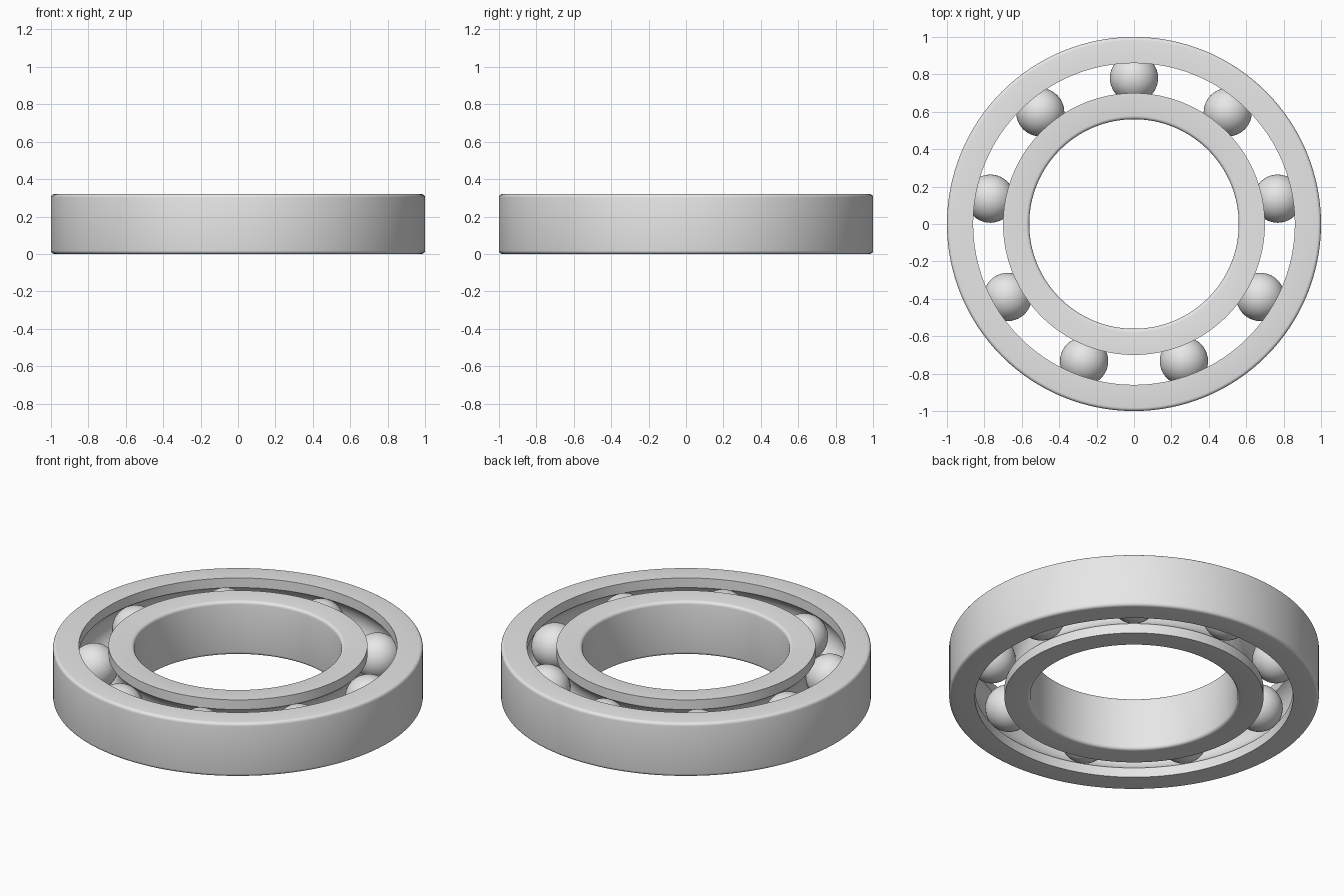
import bpy, bmesh
from math import sin, cos, pi, radians, acos
from mathutils import Vector, Matrix

old = bpy.data.objects.get("Cube")
if old:
    bpy.data.objects.remove(old, do_unlink=True)

HEIGHT = 0.32
MID = HEIGHT / 2
PITCH = 0.78        # radius of the circle of ball centres
BALL = 0.13
BALLS = 9
ROUND = 0.018       # rounding of the outside and bore edges

steel = bpy.data.materials.new("steel_grey")
steel.use_nodes = True
steel.diffuse_color = (0.8, 0.8, 0.8, 1)
steel.node_tree.nodes["Principled BSDF"].inputs["Base Color"].default_value = (0.8, 0.8, 0.8, 1)


def finish(bm, name, angle):
    bmesh.ops.recalc_face_normals(bm, faces=bm.faces)
    mesh = bpy.data.meshes.new(name)
    bm.to_mesh(mesh)
    bm.free()
    mesh.materials.append(steel)
    obj = bpy.data.objects.new(name, mesh)
    bpy.context.collection.objects.link(obj)
    bpy.ops.object.select_all(action="DESELECT")
    obj.select_set(True)
    bpy.context.view_layer.objects.active = obj
    bpy.ops.object.shade_smooth_by_angle(angle=radians(angle))
    return obj


def arc(r, z, radius, start, end, steps):
    return [(r + radius * cos(a), z + radius * sin(a))
            for a in (start + (end - start) * i / steps for i in range(steps + 1))]


def ring(name, plain, land, segments=128):
    """Lathe a race: plain is the rounded cylinder wall, land the grooved one."""
    side = 1 if land > PITCH else -1
    # Groove around the balls, top to bottom
    reach = acos(abs(land - PITCH) / BALL)
    profile = [(land, HEIGHT)]
    profile += [(PITCH + side * (r - PITCH), z)
                for r, z in arc(PITCH, MID, BALL, reach, -reach, 16)]
    profile += [(land, 0)]
    # Rounded edges of the plain wall, bottom to top
    centre = plain - side * ROUND
    for z, start, end in ((ROUND, -pi / 2, 0), (HEIGHT - ROUND, 0, pi / 2)):
        profile += [(centre + side * r, h) for r, h in arc(0, z, ROUND, start, end, 4)]

    bm = bmesh.new()
    verts = [bm.verts.new((r, 0, z)) for r, z in profile]
    edges = [bm.edges.new((v, verts[i - 1])) for i, v in enumerate(verts)]
    bmesh.ops.spin(bm, geom=verts + edges, cent=(0, 0, 0), axis=(0, 0, 1),
                   angle=2 * pi, steps=segments, use_merge=True)
    bmesh.ops.remove_doubles(bm, verts=bm.verts, dist=0.0001)
    return finish(bm, name, 35)


# Races
ring("outer_ring", 1.0, 0.86)
ring("inner_ring", 0.56, 0.70)

# Rolling balls
for i in range(BALLS):
    a = pi / 2 + 2 * pi * i / BALLS
    bm = bmesh.new()
    bmesh.ops.create_uvsphere(bm, u_segments=40, v_segments=24, radius=BALL - 0.001,
                              matrix=Matrix.Translation(Vector((PITCH * cos(a), PITCH * sin(a), MID))))
    finish(bm, f"ball_{i + 1}", 60)
